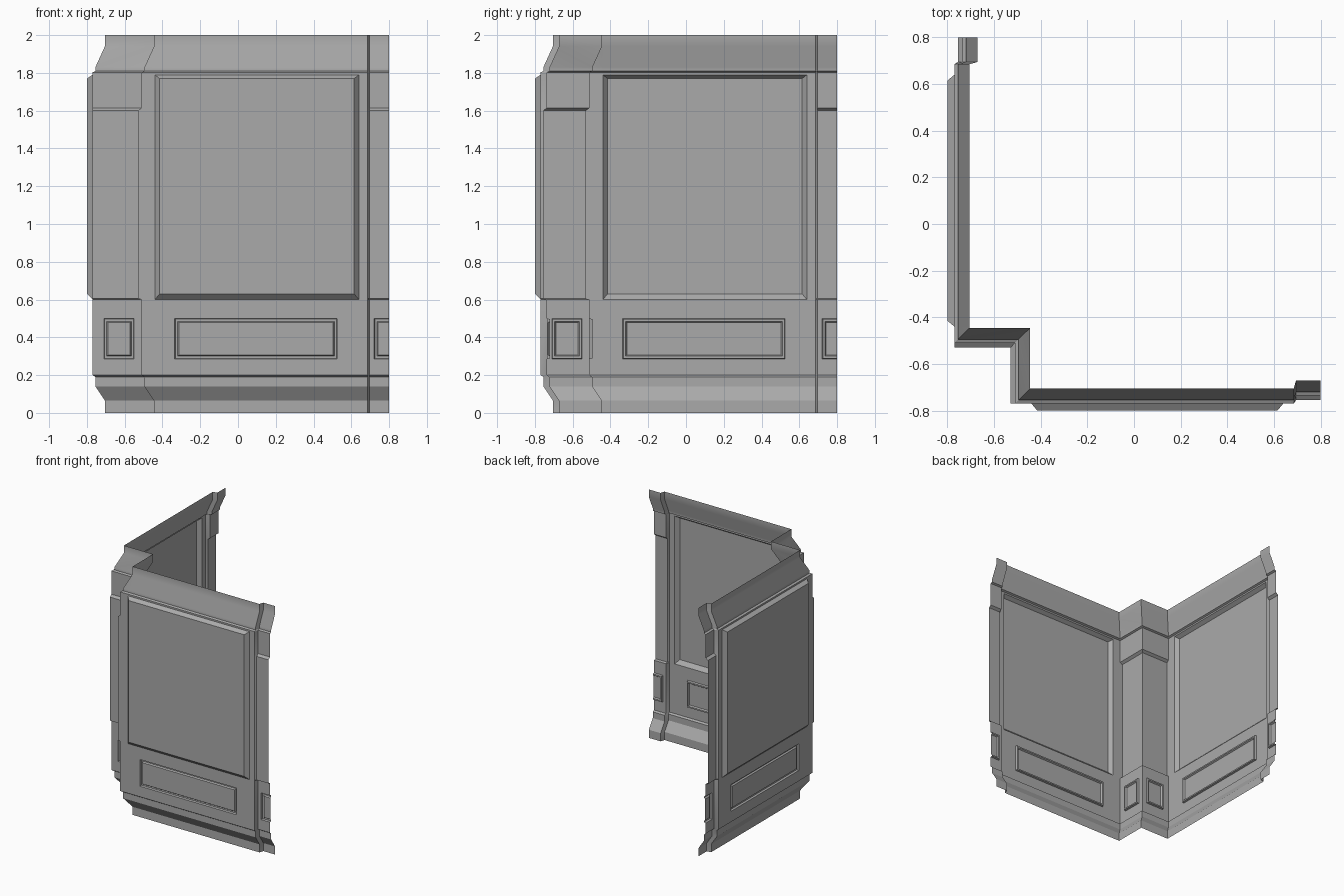
import bpy
import bmesh

cube = bpy.data.objects.get("Cube")
if cube:
    bpy.data.objects.remove(cube, do_unlink=True)

GREY = (0.4, 0.4, 0.4, 1.0)
mat = bpy.data.materials.new("plain grey")
mat.use_nodes = True
mat.diffuse_color = GREY
mat.node_tree.nodes["Principled BSDF"].inputs["Base Color"].default_value = GREY

WALL, COL, PILLAR = -0.77, -0.51, -0.735   # wall plane, corner column, end pillar
STEP, END = 0.695, 0.8
PANEL_L, PANEL_R = -0.44, 0.64
BASE, DADO, HEAD = 0.2, 0.6, 1.79


def make(name, quads):
    """Build a part on the front wall and its twin across the diagonal."""
    for side in ("front", "left"):
        bm = bmesh.new()
        for quad in quads:
            pts = quad if side == "front" else [(y, x, z) for x, y, z in reversed(quad)]
            bm.faces.new([bm.verts.new(p) for p in pts])
        bmesh.ops.remove_doubles(bm, verts=bm.verts, dist=0.0005)
        mesh = bpy.data.meshes.new(f"{side}_{name}")
        bm.to_mesh(mesh)
        bm.free()
        mesh.materials.append(mat)
        obj = bpy.data.objects.new(f"{side}_{name}", mesh)
        bpy.context.collection.objects.link(obj)
        bpy.ops.object.select_all(action="DESELECT")
        obj.select_set(True)
        bpy.context.view_layer.objects.active = obj
        bpy.ops.object.shade_smooth_by_angle(angle=0.52)


def nested(place, rects):
    """Quads joining nested rectangles (u0, u1, z0, z1, depth), closed by the last."""
    def corners(r):
        u0, u1, z0, z1, d = r
        return [place(u0, d, z0), place(u0, d, z1), place(u1, d, z1), place(u1, d, z0)]
    quads = []
    for a, b in zip(rects, rects[1:]):
        ca, cb = corners(a), corners(b)
        for k in range(4):
            if k == 2 and a[1] == b[1]:      # open side at the cut end
                continue
            n = (k + 1) % 4
            quads.append([ca[k], ca[n], cb[n], cb[k]])
    quads.append(corners(rects[-1]))
    return quads


def framed(u0, u1, p0, p1, open_end=False):
    """Dado field with a raised frame moulding around a flat centre."""
    rects = [(u0, u1, BASE, DADO, 0)]
    for inset, depth in ((0, 0), (0.004, 0.015), (0.015, 0.015), (0.022, 0.004)):
        rects.append((p0 + inset, p1 if open_end else p1 - inset,
                      0.285 + inset, 0.5 - inset, depth))
    return rects


# Moulding profile rows: height, wall offset, column offset
rows = [(0, 0.065, 0.065), (0.065, 0.065, 0.065), (0.14, 0.015, 0.015),
        (0.19, 0.015, 0.015), (BASE, 0, 0), (DADO, 0, 0), (0.605, 0, -0.02),
        (1.6, 0, -0.02), (1.615, 0, 0), (HEAD, 0, 0), (1.803, 0, 0),
        (1.81, 0.015, 0.015), (1.83, 0.015, 0.015), (1.94, 0.065, 0.065),
        (2, 0.065, 0.065)]


def section(z, w, c):
    """Plan line of half the wall, from the column corner to the cut end."""
    plan = [(COL + c, COL + c), (COL + c, WALL + w), (PANEL_L, WALL + w),
            (PANEL_R, WALL + w), (0.685, WALL + w), (STEP, PILLAR + c), (END, PILLAR + c)]
    return [(x, y, z) for x, y in plan]


# Wall shell with crown, skirting, column and pillar; panel fields left open
shell = []
for low, high in zip(rows, rows[1:]):
    a, b = section(*low), section(*high)
    for i in range(len(a) - 1):
        dado = low[0] == BASE and i in (0, 2, 5)
        field = i == 2 and DADO <= low[0] < HEAD
        if not (dado or field):
            shell.append([a[i], b[i], b[i + 1], a[i + 1]])
make("wall_shell", shell)


def on_wall(u, d, z):
    return (u, WALL + d, z)


def on_column(u, d, z):
    return (COL + d, -u, z)


def on_pillar(u, d, z):
    return (u, PILLAR + d, z)


# Large recessed panel
make("large_panel", nested(on_wall, [
    (PANEL_L, PANEL_R, DADO, HEAD, 0),
    (PANEL_L + 0.025, PANEL_R - 0.025, DADO + 0.03, HEAD - 0.02, -0.03)]))

# Framed dado panels on wall, column and end pillar
make("dado_panel", nested(on_wall, framed(PANEL_L, PANEL_R, -0.335, 0.525)))
make("column_panel", nested(on_column, framed(-COL, -WALL, 0.55, 0.71)))
make("pillar_panel", nested(on_pillar, framed(STEP, END, 0.72, END, True)))
